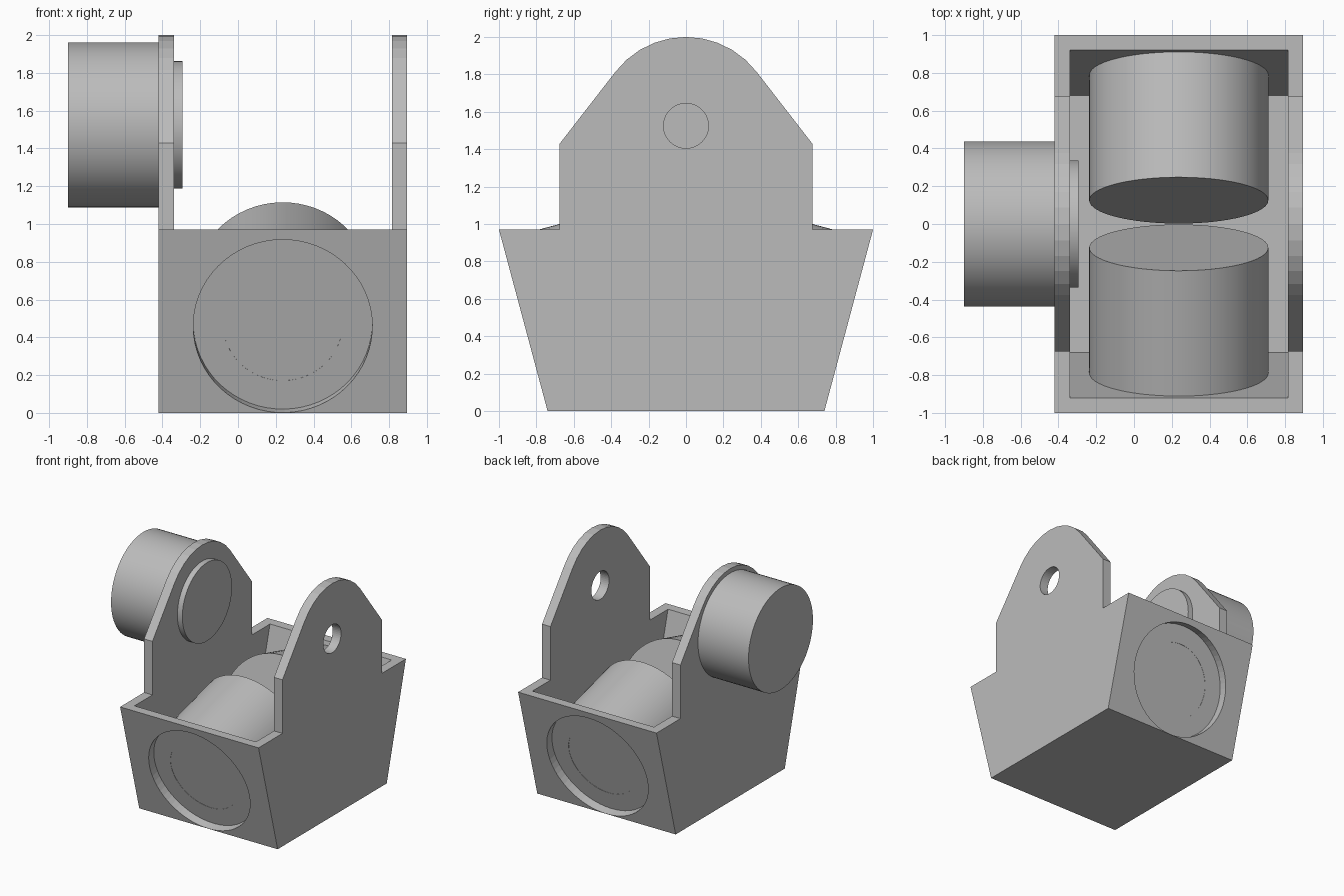
import bpy, bmesh, math
from mathutils import Vector

cube = bpy.data.objects.get("Cube")
if cube:
    bpy.data.objects.remove(cube, do_unlink=True)

grey = bpy.data.materials.new("plain grey")
grey.use_nodes = True
colour = (0.5, 0.5, 0.5, 1)
grey.diffuse_color = colour
grey.node_tree.nodes["Principled BSDF"].inputs["Base Color"].default_value = colour

LEFT, RIGHT, WALL = 0.895, -0.42, 0.08
HEIGHT, FOOT, RIM = 0.97, 0.74, 1.0
PIVOT = 1.525
TILT = math.atan((RIM - FOOT) / HEIGHT)


def finish(name, bm):
    bmesh.ops.recalc_face_normals(bm, faces=bm.faces[:])
    mesh = bpy.data.meshes.new(name)
    bm.to_mesh(mesh)
    bm.free()
    mesh.materials.append(grey)
    ob = bpy.data.objects.new(name, mesh)
    bpy.context.collection.objects.link(ob)
    return ob


def prism(name, outline, x0, x1):
    """Extrude a (y, z) outline along x."""
    bm = bmesh.new()
    face = bm.faces.new([bm.verts.new((x0, y, z)) for y, z in outline])
    out = bmesh.ops.extrude_face_region(bm, geom=[face])
    moved = [v for v in out["geom"] if isinstance(v, bmesh.types.BMVert)]
    bmesh.ops.translate(bm, verts=moved, vec=(x1 - x0, 0, 0))
    return finish(name, bm)


def lathe(name, profile, origin, axis, steps=64):
    """Revolve (radius, distance along axis) points that start and end on the axis."""
    axis = Vector(axis).normalized()
    side = axis.orthogonal().normalized()
    origin = Vector(origin)
    bm = bmesh.new()
    verts = [bm.verts.new(origin + side * r + axis * t) for r, t in profile]
    edges = [bm.edges.new(pair) for pair in zip(verts, verts[1:])]
    bmesh.ops.spin(bm, geom=verts + edges, cent=origin, axis=axis,
                   angle=math.tau, steps=steps, use_duplicate=False)
    bmesh.ops.remove_doubles(bm, verts=bm.verts[:], dist=0.0005)
    return finish(name, bm)


def cut(ob, cutter):
    cutter.hide_render = True
    mod = ob.modifiers.new("cut", 'BOOLEAN')
    mod.operation = 'DIFFERENCE'
    mod.solver = 'EXACT'
    mod.object = cutter
    select(ob)
    bpy.ops.object.modifier_apply(modifier=mod.name)
    bpy.data.objects.remove(cutter, do_unlink=True)


def select(ob):
    bpy.ops.object.select_all(action='DESELECT')
    ob.select_set(True)
    bpy.context.view_layer.objects.active = ob


def smooth(ob):
    select(ob)
    bpy.ops.object.shade_smooth_by_angle(angle=math.radians(30))


# Side outline: half of the flared tub plus rounded ear, mirrored across y
tangent = math.radians(37.6)
ear = [(0.475 * math.cos(a), PIVOT + 0.475 * math.sin(a))
       for a in (tangent + (math.pi / 2 - tangent) * i / 5 for i in range(5))]
half = [(FOOT, 0), (RIM, HEIGHT), (0.675, HEIGHT), (0.675, 1.43)] + ear
outline = half + [(0, 2.0)] + [(-y, z) for y, z in reversed(half)]

# Body with both ears, hollowed to leave walls and floor
body = prism("body", outline, RIGHT, LEFT)
slope = math.tan(TILT)
low, high = FOOT - WALL + slope * WALL, RIM - WALL
top = 2.2
cut(body, prism("cavity_cutter",
                [(low, WALL), (high, HEIGHT), (high, top),
                 (-high, top), (-high, HEIGHT), (-low, WALL)],
                RIGHT + WALL, LEFT - WALL))

# Shaft hole through the left ear
cut(body, lathe("shaft_cutter", [(0, 0), (0.12, 0), (0.12, 0.4), (0, 0.4)],
                (LEFT - 0.2, 0, PIVOT), (1, 0, 0), 48))

# Tilted drums seated behind round openings in the end walls
MID_X, RADIUS, SEAT = 0.237, 0.474, 0.69
for name, s in (("front", -1), ("back", 1)):
    origin = (MID_X, s * 0.125, 0.657)
    axis = (0, s * math.cos(TILT), -math.sin(TILT))
    cut(body, lathe(name + "_opening_cutter",
                    [(0, SEAT), (RADIUS, SEAT), (RADIUS, 1.0), (0, 1.0)], origin, axis))
    drum = lathe(name + "_drum",
                 [(0, 0), (RADIUS, 0), (RADIUS, SEAT + 0.002), (0.318, SEAT + 0.002),
                  (0.318, SEAT - 0.07), (0, SEAT - 0.07)], origin, axis)
    smooth(drum)

# Motor housing outside the right ear and its hub plate inside
motor = lathe("motor_housing", [(0, 0), (0.437, 0), (0.437, 0.48), (0, 0.48)],
              (RIGHT, 0, PIVOT), (-1, 0, 0))
hub = lathe("hub_plate", [(0, 0), (0.337, 0), (0.337, 0.047), (0, 0.047)],
            (RIGHT + WALL, 0, PIVOT), (1, 0, 0))
for ob in (motor, hub):
    smooth(ob)
